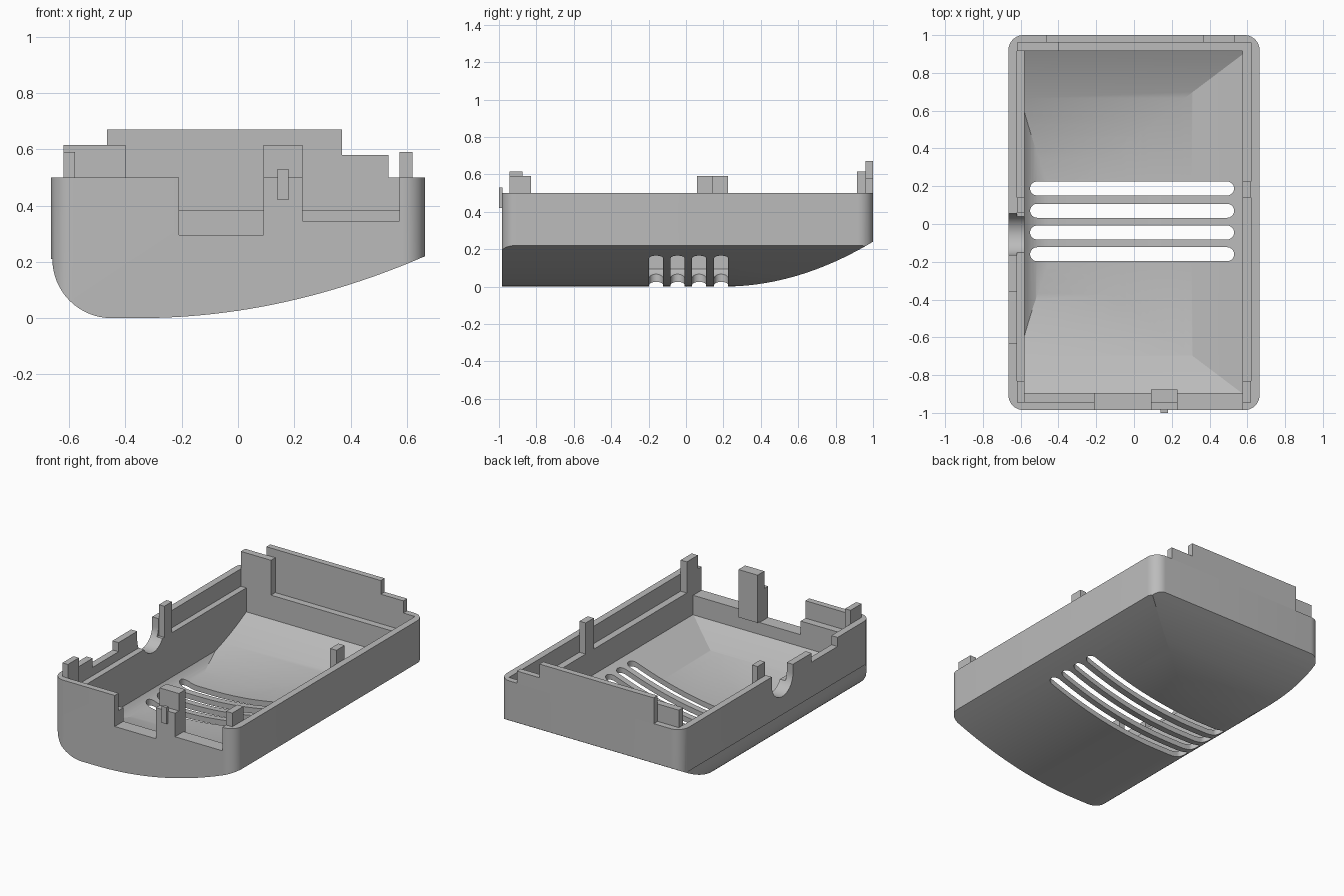
import bpy
import bmesh
from math import sin, cos, pi, sqrt, radians
from mathutils import Vector

if "Cube" in bpy.data.objects:
    bpy.data.objects.remove(bpy.data.objects["Cube"], do_unlink=True)

# Single plastic colour
grey = bpy.data.materials.new("grey_plastic")
grey.use_nodes = True
colour = (0.5, 0.5, 0.5, 1)
grey.diffuse_color = colour
grey.node_tree.nodes["Principled BSDF"].inputs["Base Color"].default_value = colour


def prism(name, outline, axis, start, end):
    """Extrude a 2D outline along the named axis."""
    place = {
        "x": lambda a, b, d: (d, a, b),
        "y": lambda a, b, d: (a, d, b),
        "z": lambda a, b, d: (a, b, d),
    }[axis]
    bm = bmesh.new()
    face = bm.faces.new([bm.verts.new(place(a, b, start)) for a, b in outline])
    out = bmesh.ops.extrude_face_region(bm, geom=[face])
    moved = [g for g in out["geom"] if isinstance(g, bmesh.types.BMVert)]
    bmesh.ops.translate(bm, verts=moved, vec=Vector(place(0, 0, end - start)))
    bmesh.ops.recalc_face_normals(bm, faces=bm.faces)
    mesh = bpy.data.meshes.new(name)
    bm.to_mesh(mesh)
    bm.free()
    mesh.materials.append(grey)
    obj = bpy.data.objects.new(name, mesh)
    bpy.context.collection.objects.link(obj)
    return obj


def box(name, x0, x1, y0, y1, z0, z1):
    return prism(name, [(x0, y0), (x1, y0), (x1, y1), (x0, y1)], "z", z0, z1)


def combine(target, tool, operation):
    """Apply a boolean and throw the tool away."""
    mod = target.modifiers.new("cut", "BOOLEAN")
    mod.operation = operation
    mod.solver = "EXACT"
    mod.object = tool
    bpy.context.view_layer.update()
    with bpy.context.temp_override(object=target, active_object=target,
                                   selected_objects=[target]):
        bpy.ops.object.modifier_apply(modifier=mod.name)
    bpy.data.objects.remove(tool, do_unlink=True)


def rounded(x0, x1, y0, y1, r, steps=10):
    """Rectangle outline with round corners."""
    corners = [(x1 - r, y1 - r), (x0 + r, y1 - r), (x0 + r, y0 + r), (x1 - r, y0 + r)]
    pts = []
    for i, (cx, cy) in enumerate(corners):
        for k in range(steps + 1):
            a = (i + k / steps) * pi / 2
            p = (cx + r * cos(a), cy + r * sin(a))
            if not pts or (Vector(p) - Vector(pts[-1])).length > 1e-5:
                pts.append(p)
    if (Vector(pts[0]) - Vector(pts[-1])).length < 1e-5:
        pts.pop()
    return pts


def spread(a, b, n):
    return [a + (b - a) * i / n for i in range(n + 1)]


def side_rise(x):
    return 0.22 * ((x + 0.35) / 1.015) ** 2


def end_rise(y):
    return 0.24 * ((abs(y) - 0.2) / 0.8) ** 2


def belly(radius, x_end, lift):
    """Cross-section floor: tight round on one side, slow rise on the other."""
    left = [(-0.45 - radius * cos(a), 0.21 - radius * sin(a))
            for a in spread(0, pi / 2, 16)]
    return left + [(x, side_rise(x) + lift) for x in spread(-0.35, x_end, 24)]


# Outer shell: rounded block trimmed by the two belly curves
shell = prism("shell", rounded(-0.665, 0.665, -0.985, 1.0, 0.08), "z", -0.1, 0.5)
outer = belly(0.21, 0.7, 0)
outer = [(-0.7, 1), (-0.7, 0.21)] + outer + [(0.7, 1)]
combine(shell, prism("belly_trim", outer, "y", -1.2, 1.2), "INTERSECT")
tail = [(-1.2, 1), (-1.2, -0.02), (0.2, -0.02)]
tail += [(y, end_rise(y)) for y in spread(0.2, 1.1, 24)] + [(1.1, 1)]
combine(shell, prism("tail_trim", tail, "x", -1, 1), "INTERSECT")

# Inner cavity: bowl rising toward both ends
lift = 0.035
bowl = [(-0.58, 0.6), (-0.58, 0.21 - sqrt(0.175 ** 2 - 0.13 ** 2))]
bowl += [p for p in belly(0.175, 0.575, lift) if p[0] > -0.579] + [(0.575, 0.6)]
cavity = prism("cavity", bowl, "y", -0.895, 0.915)
ends = [(-1, 1)] + [(y, end_rise(y) + lift) for y in spread(-1, -0.2, 24)]
ends += [(-0.2, 0.01), (0.2, 0.01)]
ends += [(y, end_rise(y) + lift) for y in spread(0.2, 1, 24)] + [(1, 1)]
combine(cavity, prism("cavity_ends", ends, "x", -1, 1), "INTERSECT")
combine(shell, cavity, "DIFFERENCE")

# Wider tray above the ledge
combine(shell, box("tray", -0.62, 0.62, -0.945, 0.96, 0.385, 0.8), "DIFFERENCE")

# Vent slots
for y in (-0.16, -0.045, 0.07, 0.188):
    slot = rounded(-0.55, 0.53, y - 0.037, y + 0.037, 0.0369, 8)
    combine(shell, prism("slot", slot, "z", -0.1, 0.3), "DIFFERENCE")

# Notches in the front wall and the side wall
for cut in ((-0.21, 0.09, -1.1, -0.88, 0.295, 0.8),
            (0.23, 0.575, -1.1, -0.88, 0.345, 0.8),
            (-0.8, -0.61, -0.63, -0.36, 0.44, 0.8)):
    combine(shell, box("notch", *cut), "DIFFERENCE")

# U-shaped cable opening
u_shape = [(-0.055 - 0.11 * cos(a), 0.44 - 0.11 * sin(a)) for a in spread(0, pi, 24)]
u_shape += [(0.055, 0.8), (-0.165, 0.8)]
combine(shell, prism("cable_cut", u_shape, "x", -0.8, -0.56), "DIFFERENCE")

# Posts, tabs and latch standing on the ledge and rim
parts = [shell]
for name, dims in {
    "back_tall_tab": (-0.465, 0.37, 0.96, 1.0, 0.5, 0.67),
    "back_short_tab": (0.37, 0.535, 0.96, 1.0, 0.5, 0.58),
    "back_corner_panel": (-0.62, -0.4, 0.915, 0.96, 0.385, 0.615),
    "front_latch_post": (0.09, 0.23, -0.945, -0.875, 0.3, 0.615),
    "front_latch_nub": (0.14, 0.18, -1.0, -0.98, 0.42, 0.53),
    "right_middle_post": (-0.62, -0.58, 0.06, 0.14, 0.385, 0.59),
    "left_middle_post": (0.575, 0.62, 0.14, 0.225, 0.385, 0.59),
    "right_front_post": (-0.62, -0.58, -0.945, -0.83, 0.385, 0.59),
    "left_front_post": (0.575, 0.62, -0.945, -0.83, 0.385, 0.59),
}.items():
    parts.append(box(name, *dims))

# Smooth the curves, keep the edges crisp
for obj in parts:
    bpy.ops.object.select_all(action="DESELECT")
    obj.select_set(True)
    bpy.context.view_layer.objects.active = obj
    bpy.ops.object.shade_smooth_by_angle(angle=radians(25))
